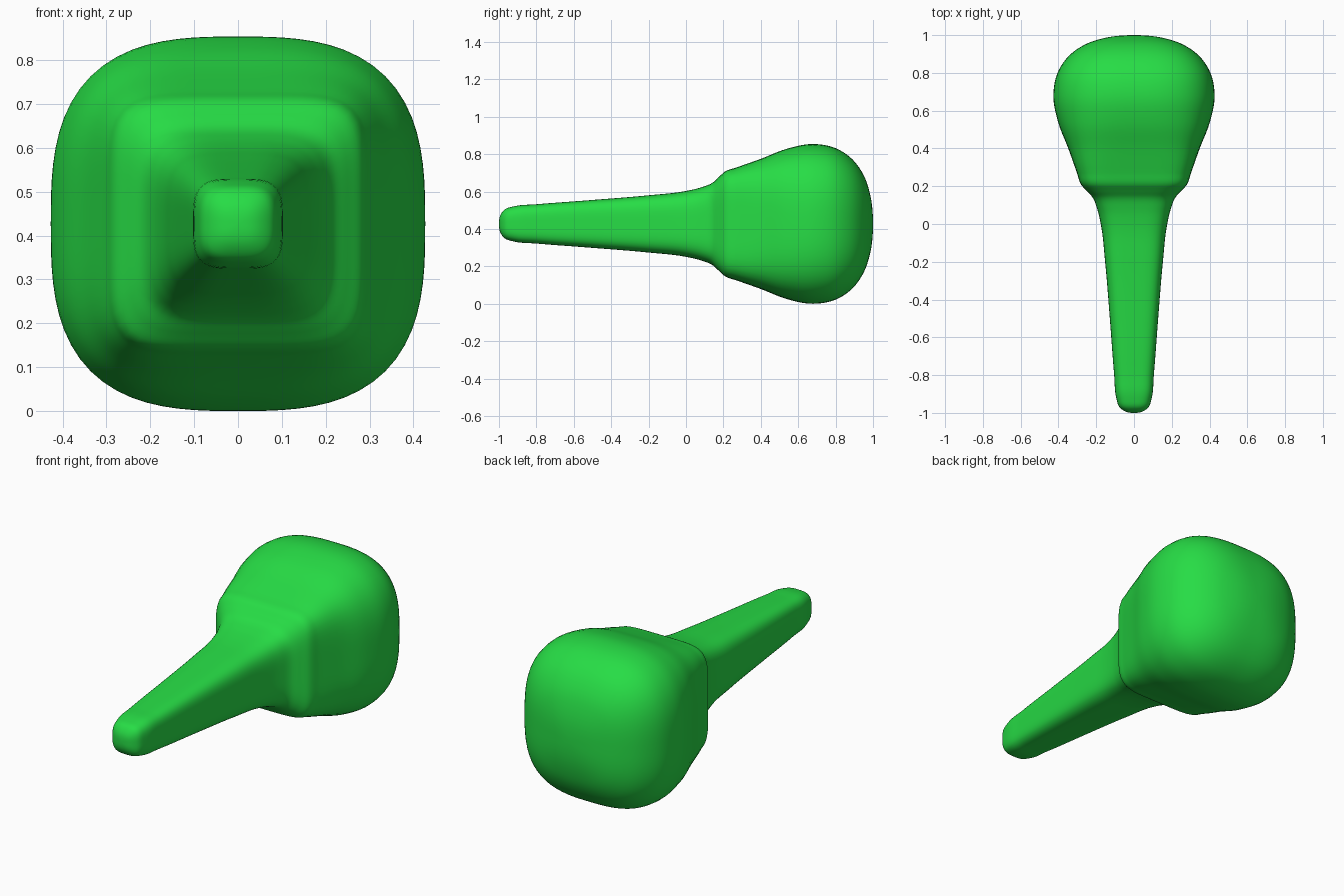
import bpy, bmesh
from math import cos, sin, pi
from mathutils import Vector

if "Cube" in bpy.data.objects:
    bpy.data.objects.remove(bpy.data.objects["Cube"])

# Profile along y: (y, half width, squareness exponent of the section)
PROFILE = [
    (-1.0, 0.0, 3.0), (-0.993, 0.045, 3.0), (-0.97, 0.077, 3.2), (-0.92, 0.094, 3.5),
    (-0.8, 0.105, 3.8), (-0.5, 0.128, 4.0), (-0.2, 0.153, 4.0), (0.0, 0.176, 4.0),
    (0.08, 0.195, 4.2), (0.14, 0.219, 4.6), (0.175, 0.25, 5.2), (0.21, 0.281, 5.6),
    (0.27, 0.302, 5.2), (0.4, 0.348, 4.0), (0.54, 0.402, 3.2), (0.68, 0.427, 2.9),
    (0.8, 0.405, 2.9), (0.89, 0.345, 2.9), (0.95, 0.26, 2.9), (0.985, 0.155, 2.8),
    (1.0, 0.0, 2.6),
]
CENTRE_Z = 0.427
SIDES, STEPS = 80, 5


def smooth_path(points):
    """Catmull-Rom samples through the profile points, mirrored past both poles."""
    pts = [Vector(p) for p in points]
    flip = lambda v: Vector((v.x, -v.y, v.z))
    pts = [flip(pts[1])] + pts + [flip(pts[-2])]
    out = []
    for a, b, c, d in zip(pts, pts[1:], pts[2:], pts[3:]):
        # non-uniform tangents keep uneven spacing free of wiggles
        l0, l1, l2 = ((q - p).xy.length for p, q in ((a, b), (b, c), (c, d)))
        m1 = ((b - a) / l0 * l1 + (c - b) / l1 * l0) / (l0 + l1) * l1
        m2 = ((c - b) / l1 * l2 + (d - c) / l2 * l1) / (l1 + l2) * l1
        for i in range(STEPS):
            t = i / STEPS
            out.append(b * (2*t**3 - 3*t**2 + 1) + m1 * (t**3 - 2*t**2 + t)
                       + c * (3*t**2 - 2*t**3) + m2 * (t**3 - t**2))
    return out


# Handle and head lofted as one rounded-square body
bm = bmesh.new()
path = smooth_path(PROFILE)[1:]
rings = []
for y, h, n in path:
    ring = []
    for k in range(SIDES):
        c, s = cos(2 * pi * k / SIDES), sin(2 * pi * k / SIDES)
        r = h * (abs(c) ** n + abs(s) ** n) ** (-1 / n)
        ring.append(bm.verts.new((r * c, y, CENTRE_Z + r * s)))
    rings.append(ring)
for r0, r1 in zip(rings, rings[1:]):
    for k in range(SIDES):
        j = (k + 1) % SIDES
        bm.faces.new((r0[k], r0[j], r1[j], r1[k]))

# Rounded ends closed at a pole
for ring, y in ((rings[0], -1.0), (rings[-1], 1.0)):
    pole = bm.verts.new((0, y, CENTRE_Z))
    for k in range(SIDES):
        bm.faces.new((ring[k], ring[(k + 1) % SIDES], pole))
bmesh.ops.recalc_face_normals(bm, faces=bm.faces)
for f in bm.faces:
    f.smooth = True

mesh = bpy.data.meshes.new("handle_and_head")
bm.to_mesh(mesh)
bm.free()
body = bpy.data.objects.new("handle_and_head", mesh)
bpy.context.collection.objects.link(body)

# Green finish
green = bpy.data.materials.new("green")
green.diffuse_color = (0.02, 0.72, 0.06, 1)
green.use_nodes = True
green.node_tree.nodes["Principled BSDF"].inputs["Base Color"].default_value = green.diffuse_color
mesh.materials.append(green)
